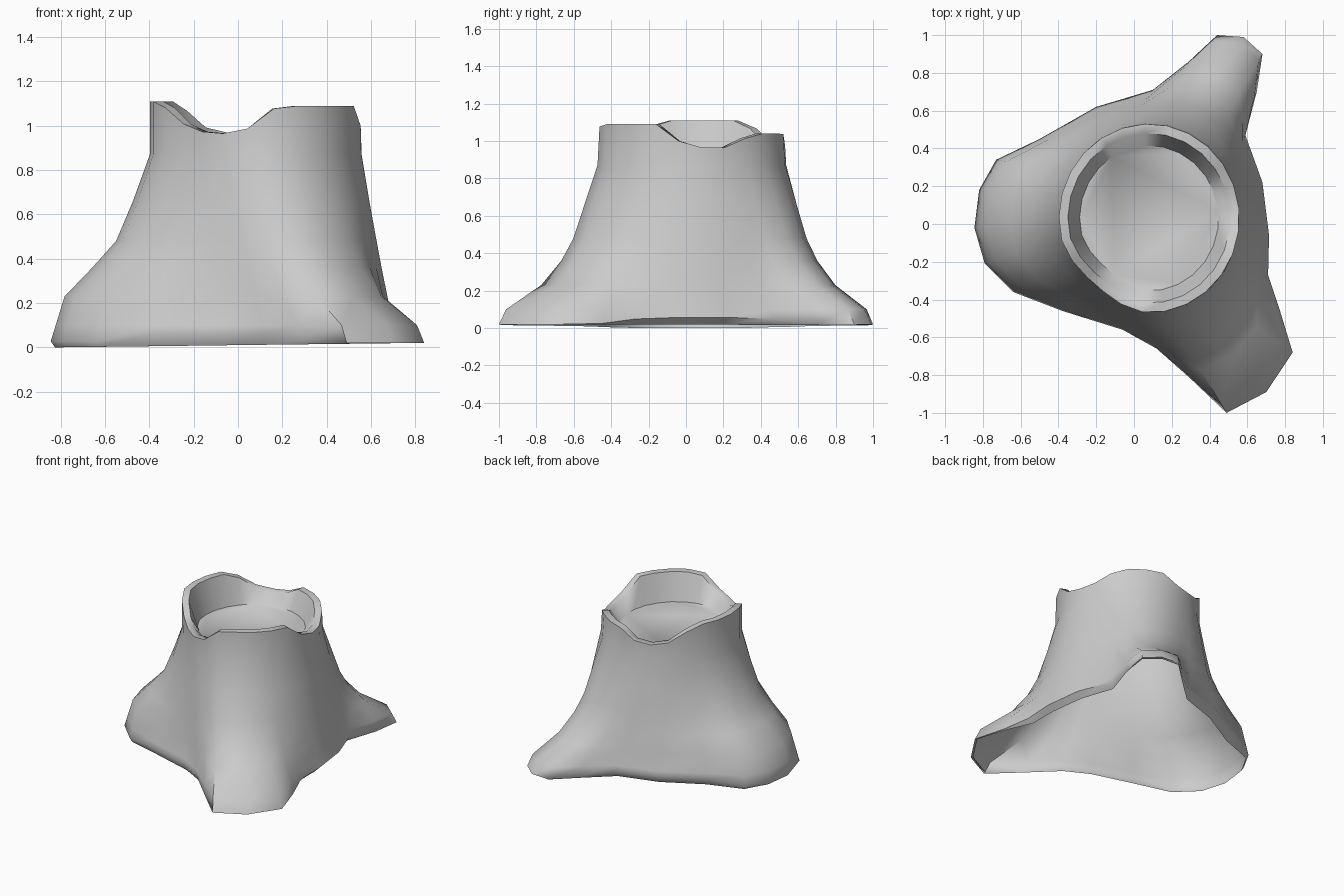
import bpy, bmesh
from math import cos, sin, radians, hypot

if "Cube" in bpy.data.objects:
    bpy.data.objects.remove(bpy.data.objects["Cube"])

# Ground outline of the stump, counter-clockwise from the right side (three root lobes)
BASE = [(.715, -.06), (.68, .22), (.59, .47), (.65, .70), (.68, .90), (.58, .99), (.44, 1.0),
        (.29, .86), (.10, .71), (-.20, .62), (-.50, .45), (-.73, .34), (-.82, .18), (-.845, -.02),
        (-.79, -.21), (-.64, -.36), (-.38, -.46), (-.06, -.56), (.12, -.66), (.29, -.81),
        (.49, -1.0), (.70, -.89), (.84, -.68), (.77, -.45), (.71, -.27)]
N = len(BASE)
CX, CY = .08, .03

# Flare of the trunk: how far each level reaches from the neck out to the ground outline
LEVELS = [.10, .23, .36, .48, .66, .87]
BETWEEN = [.92, .76, .60, .46, .25, .02]
ROOT = [.93, .58, .38, .26, .15, .02]
BROAD_ROOT = [.95, .86, .58, .34, .17, 0]

# Rim height by angle: three raised parts with dips between them
RIM = [(-30, 1.09), (-8, 1.0), (6, .965), (22, .965), (42, 1.04), (78, 1.04), (92, .98),
       (112, .965), (128, 1.01), (142, 1.11), (202, 1.11), (222, 1.01), (240, .965),
       (262, .965), (282, 1.09), (330, 1.09)]


def rim_height(a):
    for (a0, h0), (a1, h1) in zip(RIM, RIM[1:]):
        if a0 <= a <= a1:
            return h0 + (h1 - h0) * (a - a0) / (a1 - a0)
    return 1.09


def neck_point(a, scale=1.0):
    off = abs(a - 230)
    r = 1 - .09 * max(0, 1 - off / 38)
    return (CX + .478 * r * scale * cos(radians(a)), CY + .5 * r * scale * sin(radians(a)))


def hollow(x, y):
    """1 between the roots, 0 at the root tips."""
    return min(1, max(0, (.92 - hypot(x, y)) / .25)) if x > -.6 else .15


angles = [-8 + 360 / N * i for i in range(N)]
rings = []

# Open underside: tucked-in lower edge, then the ground edge lifted between roots
rings.append([(x * (.985 - .05 * hollow(x, y)), y * (.985 - .05 * hollow(x, y)),
               max(0, .01 + .012 * x)) for x, y in BASE])
rings.append([(x, y, .02 + .045 * hollow(x, y)) for x, y in BASE])

# Flared trunk
for k, z in enumerate(LEVELS):
    ring = []
    for a, (x, y) in zip(angles, BASE):
        w = min(1, max(0, (hypot(x, y) - .7) / .25))
        prof = BROAD_ROOT[k] if x < -.45 else BETWEEN[k] * (1 - w) + ROOT[k] * w
        nx, ny = neck_point(a)
        ring.append((nx + (x - nx) * prof, ny + (y - ny) * prof, z))
    rings.append(ring)

# Broken rim and sunken top
rings.append([(*neck_point(a), rim_height(a)) for a in angles])
rings.append([(*neck_point(a, .90), rim_height(a)) for a in angles])
rings.append([(*neck_point(a, .77), .895) for a in angles])

# Skin the rings into one shell, closed by the sunken top
bm = bmesh.new()
loops = [[bm.verts.new(p) for p in ring] for ring in rings]
for lo, hi in zip(loops, loops[1:]):
    for i in range(N):
        j = (i + 1) % N
        bm.faces.new((lo[i], lo[j], hi[j], hi[i]))
bm.faces.new(loops[-1])
mesh = bpy.data.meshes.new("tree_stump")
bm.to_mesh(mesh)
bm.free()

stump = bpy.data.objects.new("tree_stump", mesh)
bpy.context.collection.objects.link(stump)
bpy.context.view_layer.objects.active = stump
stump.select_set(True)
bpy.ops.object.shade_smooth_by_angle(angle=radians(55))
